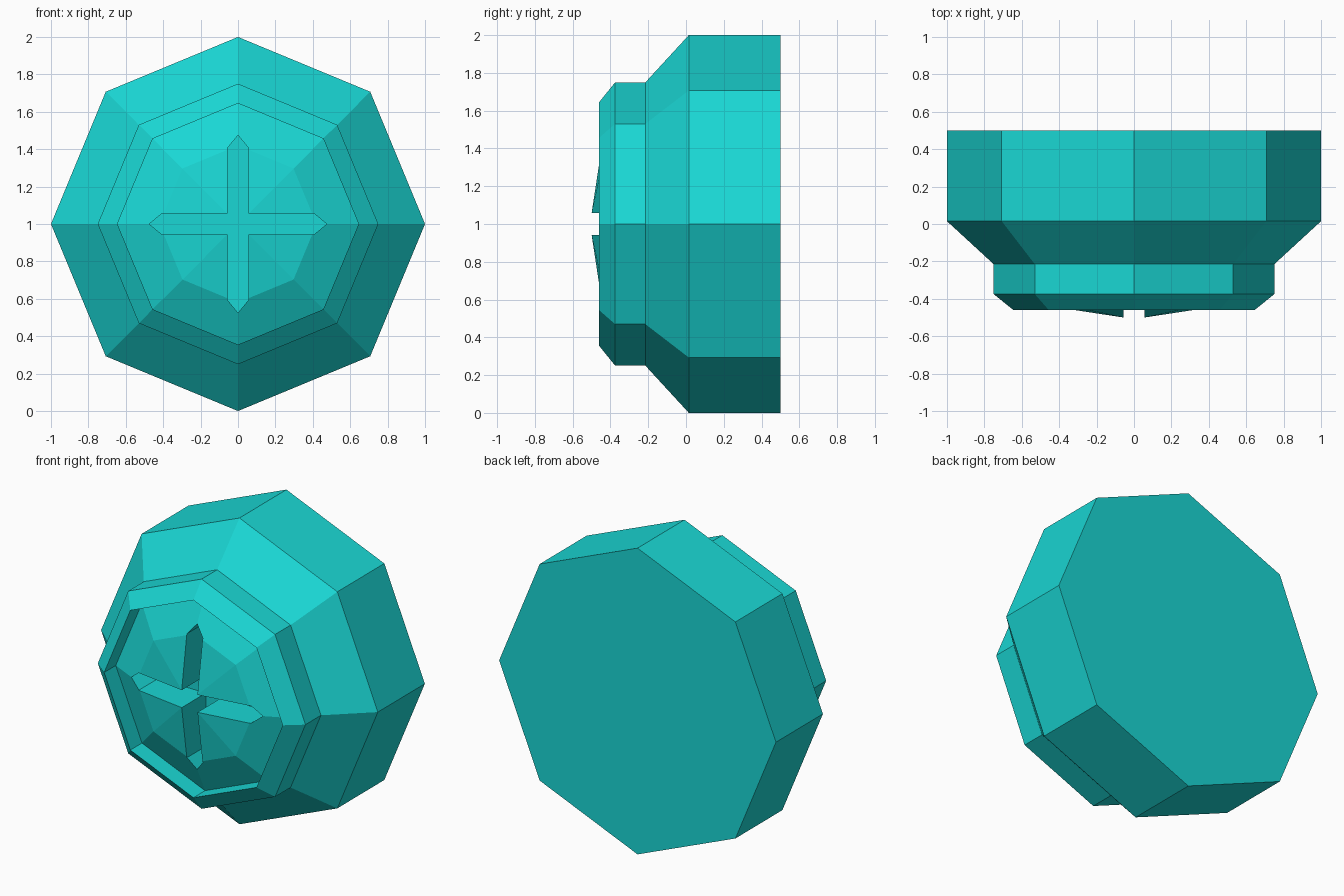
import bpy, bmesh, math

if "Cube" in bpy.data.objects:
    bpy.data.objects.remove(bpy.data.objects["Cube"])

mat = bpy.data.materials.new("teal")
mat.diffuse_color = (0.01, 0.68, 0.66, 1)
mat.use_nodes = True
mat.node_tree.nodes["Principled BSDF"].inputs["Base Color"].default_value = mat.diffuse_color
SIDES = 8


def finish(name, bm):
    bmesh.ops.recalc_face_normals(bm, faces=bm.faces)
    mesh = bpy.data.meshes.new(name)
    bm.to_mesh(mesh)
    bm.free()
    obj = bpy.data.objects.new(name, mesh)
    bpy.context.collection.objects.link(obj)
    mesh.materials.append(mat)
    return obj


def octagon_lathe(name, profile, apex_y):
    """Octagonal rings (radius, y) around the y axis, flat back, pointed front."""
    bm = bmesh.new()
    rings = []
    for r, y in profile:
        rings.append([bm.verts.new((r * math.cos(i * math.tau / SIDES), y,
                                    1 + r * math.sin(i * math.tau / SIDES)))
                      for i in range(SIDES)])
    bm.faces.new(rings[0])
    apex = bm.verts.new((0, apex_y, 1))
    for i in range(SIDES):
        j = (i + 1) % SIDES
        for a, b in zip(rings, rings[1:]):
            bm.faces.new((a[i], a[j], b[j], b[i]))
        bm.faces.new((rings[-1][i], rings[-1][j], apex))
    return finish(name, bm)


# Stepped body: base, chamfer, collar, rim, groove and shallow dome
body = octagon_lathe("bolt_body", [(1, 0.5), (1, 0.015), (0.75, -0.215),
                                   (0.75, -0.375), (0.645, -0.46),
                                   (0.645, -0.34), (0.42, -0.448)], -0.512)

# Cross-shaped cutter with pointed arm ends
W = 0.057
bm = bmesh.new()
outline = []
for k in range(4):
    c, s = round(math.cos(k * math.pi / 2)), round(math.sin(k * math.pi / 2))
    for u, v in [(0.405, -W), (0.475, 0), (0.405, W), (W, W)]:
        outline.append(bm.verts.new((u * c - v * s, -0.7, 1 + u * s + v * c)))
face = bm.faces.new(outline)
ext = bmesh.ops.extrude_face_region(bm, geom=[face])
bmesh.ops.translate(bm, vec=(0, 0.45, 0),
                    verts=[g for g in ext["geom"] if isinstance(g, bmesh.types.BMVert)])
cutter = finish("slot_cutter", bm)
cutter.hide_render = True

# Cut the cross slot into the dome
mod = body.modifiers.new("cross_slot", 'BOOLEAN')
mod.operation = 'DIFFERENCE'
mod.solver = 'EXACT'
mod.object = cutter
bpy.context.view_layer.objects.active = body
body.select_set(True)
bpy.ops.object.modifier_apply(modifier=mod.name)
bpy.data.objects.remove(cutter)
